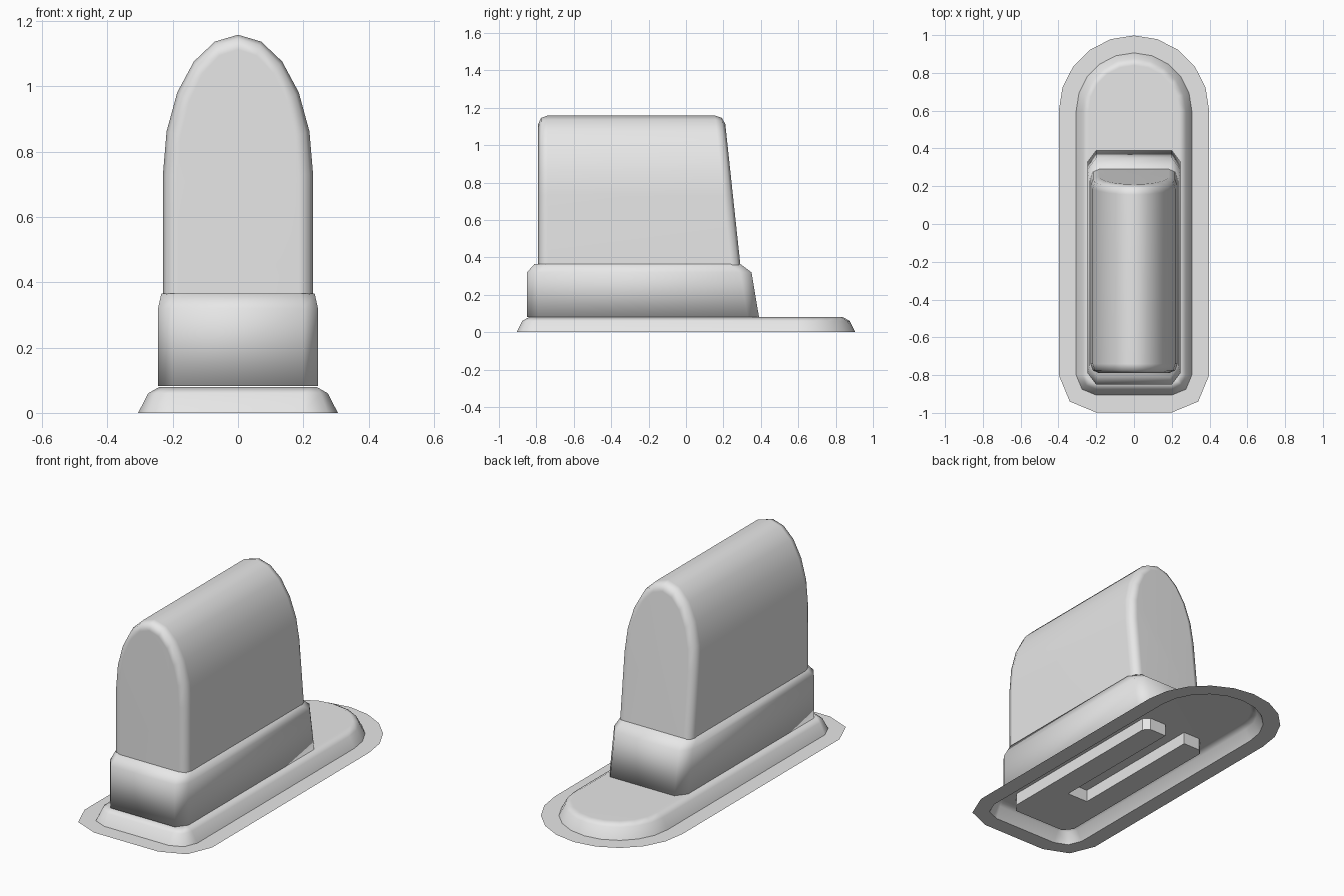
import bpy, bmesh, math

cube = bpy.data.objects.get("Cube")
if cube:
    bpy.data.objects.remove(cube, do_unlink=True)

grey = bpy.data.materials.new("plain_grey")
grey.use_nodes = True
grey.diffuse_color = (0.8, 0.8, 0.8, 1)
grey.node_tree.nodes["Principled BSDF"].inputs["Base Color"].default_value = (0.8, 0.8, 0.8, 1)


def loft(name, rings, cap_start=True, cap_end=True, angle=None, weighted=False, recalc=True):
    """Bridge closed rings of equal length into one skin."""
    bm = bmesh.new()
    loops = [[bm.verts.new(p) for p in ring] for ring in rings]
    n = len(loops[0])
    for a, b in zip(loops, loops[1:]):
        for i in range(n):
            j = (i + 1) % n
            bm.faces.new((a[i], a[j], b[j], b[i]))
    if cap_start:
        bm.faces.new(loops[0][::-1])
    if cap_end:
        bm.faces.new(loops[-1])
    if recalc:
        bmesh.ops.recalc_face_normals(bm, faces=bm.faces)
    mesh = bpy.data.meshes.new(name)
    bm.to_mesh(mesh)
    bm.free()
    mesh.materials.append(grey)
    obj = bpy.data.objects.new(name, mesh)
    bpy.context.collection.objects.link(obj)
    if angle:
        bpy.ops.object.select_all(action='DESELECT')
        obj.select_set(True)
        bpy.context.view_layer.objects.active = obj
        bpy.ops.object.shade_smooth_by_angle(angle=math.radians(angle))
    if weighted:
        mod = obj.modifiers.new("flat_caps", 'WEIGHTED_NORMAL')
        mod.keep_sharp = True
    return obj


def base_ring(w, z):
    """Outline with a round back and small rounded front corners."""
    pts = []
    for i in range(11):
        a = math.pi * i / 10
        pts.append((w * math.cos(a), 0.6 + w * math.sin(a), z))
    r = w - 0.2
    for side, start in ((-1, 180), (1, 270)):
        for k in range(3):
            a = math.radians(start + 45 * k)
            pts.append((side * 0.2 + r * math.cos(a), -0.8 + r * math.sin(a), z))
    return pts


# Thin floor flange and hollow raised base
loft("floor_flange", [base_ring(0.398, 0), base_ring(0.306, 0)], False, False, recalc=False)
loft("raised_base", [base_ring(0.306, 0), base_ring(0.275, 0.06), base_ring(0.24, 0.08)],
     cap_start=False, angle=50, weighted=True, recalc=False)


def block_ring(w, y0, y1, z, cx=0.045, cy=0.06):
    """Rectangle with cut corners."""
    return [(w, y0 + cy, z), (w, y1 - cy, z), (w - cx, y1, z), (cx - w, y1, z),
            (-w, y1 - cy, z), (-w, y0 + cy, z), (cx - w, y0, z), (w - cx, y0, z)]


# Lower collar, wider than the body above it
loft("lower_collar", [block_ring(0.245, -0.85, 0.39, 0.082),
                      block_ring(0.245, -0.85, 0.35, 0.32),
                      block_ring(0.235, -0.81, 0.29, 0.365)], angle=100)


def arch(inset, y_at):
    """Arched section; y_at gives the depth for each height."""
    w, h = 0.23 - inset, 0.428 - inset
    pts = [(w, 0.36)]
    for i in range(11):
        a = math.pi * i / 10
        pts.append((w * math.cos(a), 0.73 + h * math.sin(a)))
    pts.append((-w, 0.36))
    return [(x, y_at(z), z) for x, z in pts]


def back(z):
    return 0.29 - 0.107 * (z - 0.365)


# Arched upper body with chamfered ends and a sloping back
loft("arched_body", [arch(0.045, lambda z: -0.79),
                     arch(0.012, lambda z: -0.775),
                     arch(0, lambda z: -0.74),
                     arch(0, lambda z: back(z) - 0.05),
                     arch(0.012, lambda z: back(z) - 0.015),
                     arch(0.045, back)], angle=60, weighted=True)

# Forked foot hidden inside the base
fork = [(0.2, -0.74), (0.2, 0.31), (0.17, 0.34), (0.065, 0.34), (0.065, -0.47),
        (-0.065, -0.47), (-0.065, 0.34), (-0.17, 0.34), (-0.2, 0.31), (-0.2, -0.74),
        (-0.16, -0.79), (0.16, -0.79)]
loft("forked_foot", [[(x, y, z) for x, y in fork] for z in (0.01, 0.079)])
